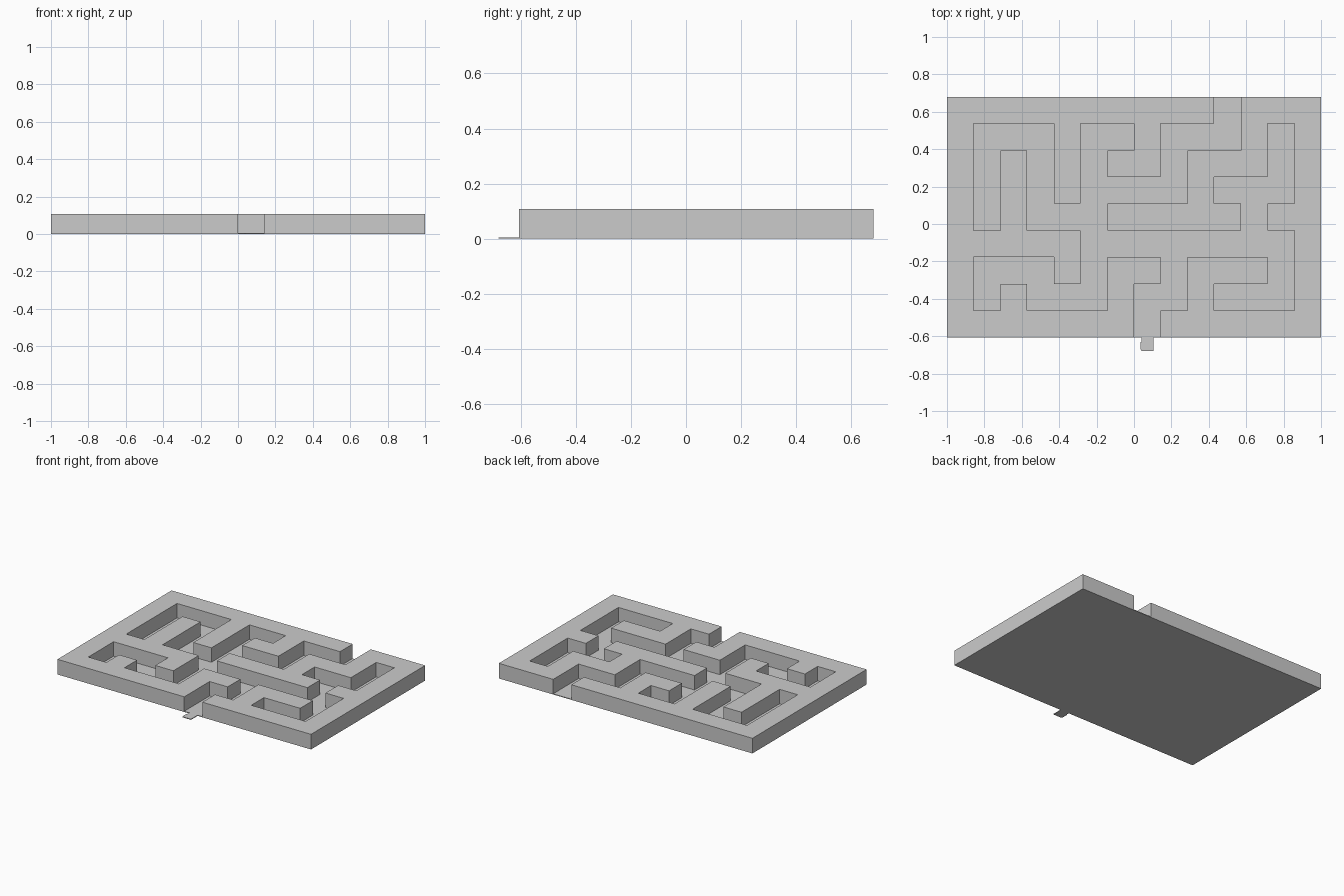
import bpy
import bmesh
from mathutils import Vector

if "Cube" in bpy.data.objects:
    bpy.data.objects.remove(bpy.data.objects["Cube"], do_unlink=True)

# Plan of the maze: '#' is wall, '.' is open path, back row first
PLAN = [
    "##########.###",
    "#...#..#...#.#",
    "#.#.#.##.###.#",
    "#.#.#....#...#",
    "#.#...#####.##",
    "#####........#",
    "#...#.##.###.#",
    "#.#...#..#...#",
    "#######.######",
]
CELL = 2 / len(PLAN[0])
BACK = 0.68
FRONT = BACK - CELL * len(PLAN)
FLOOR = 0.005
TOP = 0.108

grey = bpy.data.materials.new("light grey")
grey.use_nodes = True
grey.diffuse_color = (0.6, 0.6, 0.6, 1)
grey.node_tree.nodes["Principled BSDF"].inputs["Base Color"].default_value = grey.diffuse_color


def add_face(bm, outline, z):
    return bm.faces.new([bm.verts.new((x, y, z)) for x, y in outline])


def finish(name, bm, height):
    """Raise the flat faces into a closed solid and make it an object."""
    raised = bmesh.ops.extrude_face_region(bm, geom=bm.faces[:], use_keep_orig=True)
    verts = [v for v in raised["geom"] if isinstance(v, bmesh.types.BMVert)]
    bmesh.ops.translate(bm, verts=verts, vec=Vector((0, 0, height)))
    bmesh.ops.recalc_face_normals(bm, faces=bm.faces[:])
    mesh = bpy.data.meshes.new(name)
    bm.to_mesh(mesh)
    bm.free()
    mesh.materials.append(grey)
    bpy.context.collection.objects.link(bpy.data.objects.new(name, mesh))


def plate(name, outline, height):
    bm = bmesh.new()
    add_face(bm, outline, 0)
    finish(name, bm, height)


# Maze walls: merge the wall cells into clean outlines, then raise them
bm = bmesh.new()
for row, line in enumerate(PLAN):
    for col, mark in enumerate(line):
        if mark == "#":
            x, y = -1 + col * CELL, BACK - row * CELL
            add_face(bm, [(x, y - CELL), (x + CELL, y - CELL), (x + CELL, y), (x, y)], FLOOR)
bmesh.ops.remove_doubles(bm, verts=bm.verts[:], dist=CELL / 100)
bmesh.ops.dissolve_limit(bm, angle_limit=0.01, verts=bm.verts[:], edges=bm.edges[:])
finish("maze_walls", bm, TOP - FLOOR)

# Thin floor under the whole maze
plate("floor", [(-1, FRONT), (1, FRONT), (1, BACK), (-1, BACK)], FLOOR)

# Small tab in front of the entrance, with a stepped left edge
plate("entrance_tab", [(0.04, FRONT), (0.04, -0.63), (0.035, -0.63), (0.035, -0.67),
                       (0.04, -0.68), (0.105, -0.68), (0.105, FRONT)], FLOOR)
